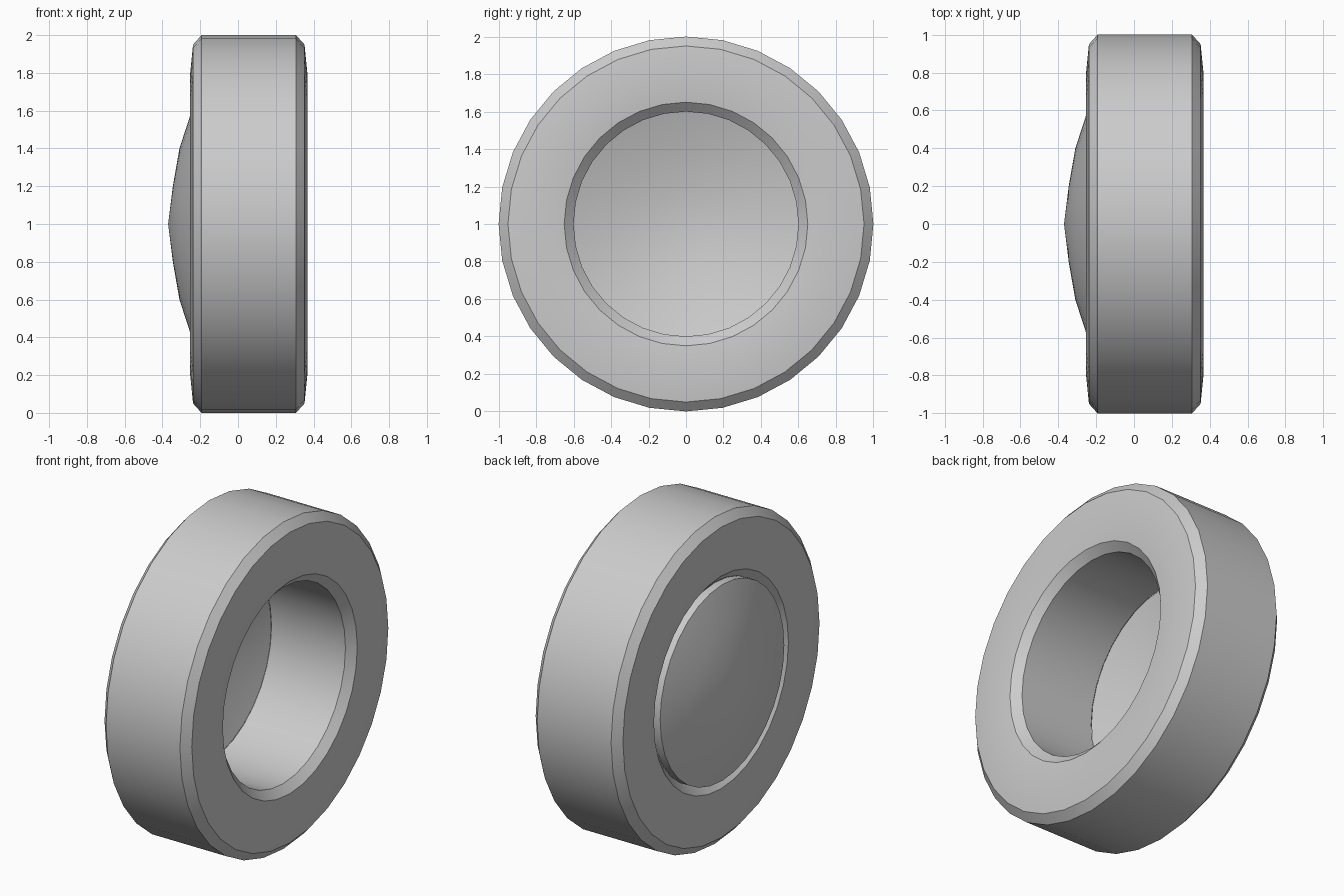
import bpy
import bmesh
import math

cube = bpy.data.objects.get("Cube")
if cube:
    bpy.data.objects.remove(cube, do_unlink=True)

SIDES = 32
CENTRE = 0.057  # middle of the ring along its axle

grey = bpy.data.materials.new("plain_grey")
grey.use_nodes = True
colour = (0.6, 0.6, 0.6, 1)
grey.diffuse_color = colour
grey.node_tree.nodes["Principled BSDF"].inputs["Base Color"].default_value = colour


def lathe(name, profile, closed):
    """Spin (x, radius) points about the x axle at z = 1."""
    bm = bmesh.new()
    verts = [bm.verts.new((x, 0, 1 + r)) for x, r in profile]
    pairs = list(zip(verts, verts[1:]))
    if closed:
        pairs.append((verts[-1], verts[0]))
    edges = [bm.edges.new(p) for p in pairs]
    bmesh.ops.spin(bm, geom=verts + edges, cent=(0, 0, 1), axis=(1, 0, 0),
                   angle=math.tau, steps=SIDES, use_merge=True)
    bmesh.ops.remove_doubles(bm, verts=bm.verts[:], dist=1e-4)
    bmesh.ops.recalc_face_normals(bm, faces=bm.faces[:])
    mesh = bpy.data.meshes.new(name)
    bm.to_mesh(mesh)
    bm.free()
    mesh.materials.append(grey)
    obj = bpy.data.objects.new(name, mesh)
    bpy.context.collection.objects.link(obj)
    bpy.ops.object.select_all(action="DESELECT")
    obj.select_set(True)
    bpy.context.view_layer.objects.active = obj
    bpy.ops.object.shade_smooth_by_angle(angle=math.radians(30))


# Thick ring: bevelled rims and softly bulging side walls
half = [(0.25, 1.0), (0.295, 0.95), (0.31, 0.8), (0.295, 0.65), (0.25, 0.6)]
ring = [(CENTRE + x, r) for x, r in half]
ring += [(CENTRE - x, r) for x, r in reversed(half)]
lathe("wheel_ring", ring, True)

# Domed cap: an even-thickness shell closing the hole
dome = [(-0.37, 0), (-0.345, 0.2), (-0.31, 0.4), (-0.245, 0.6)]
thickness = 0.05
inside = [(x + thickness, r) for x, r in reversed(dome)]
lathe("hub_cap", dome + inside, False)
